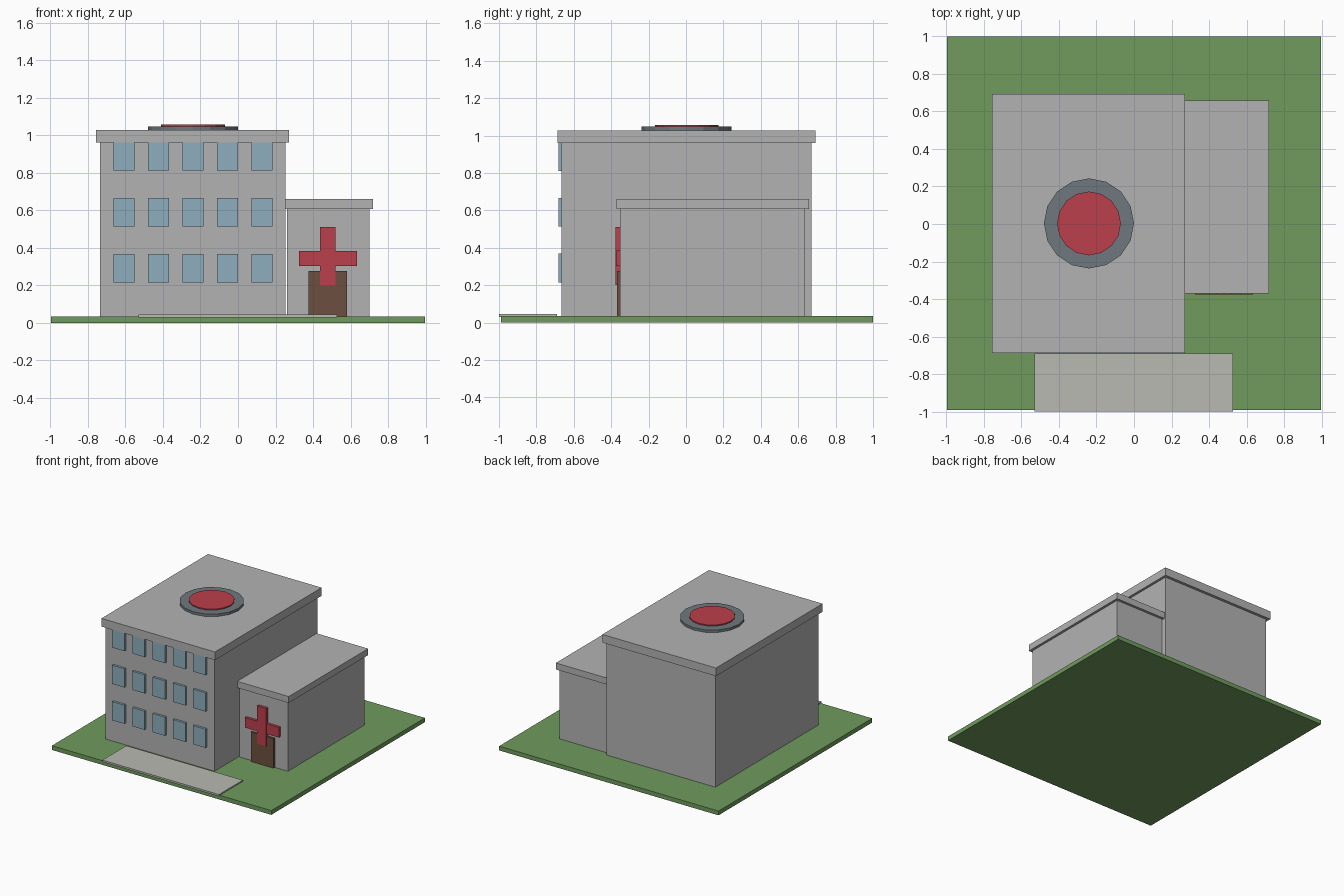
import bpy

if "Cube" in bpy.data.objects:
    bpy.data.objects.remove(bpy.data.objects["Cube"])

def material(name, r, g, b):
    m = bpy.data.materials.new(name)
    m.diffuse_color = (r, g, b, 1)
    m.use_nodes = True
    m.node_tree.nodes["Principled BSDF"].inputs["Base Color"].default_value = m.diffuse_color
    return m

GREEN = material("grass", 0.16, 0.33, 0.11)
GLASS = material("glass", 0.27, 0.43, 0.51)
RED = material("red", 0.5, 0.05, 0.07)
BROWN = material("wood", 0.15, 0.08, 0.05)
SLATE = material("slate", 0.16, 0.19, 0.21)
PAVING = material("paving", 0.48, 0.49, 0.44)
WALL = material("wall", 0.45, 0.45, 0.45)

def finish(name, mat):
    ob = bpy.context.object
    ob.name = name
    ob.data.materials.append(mat)
    return ob

def box(name, x, y, z, mat=WALL):
    """Box from (min, max) ranges along each axis."""
    bpy.ops.mesh.primitive_cube_add(size=1, location=[(a + b) / 2 for a, b in (x, y, z)])
    ob = finish(name, mat)
    ob.scale = [b - a for a, b in (x, y, z)]
    bpy.ops.object.transform_apply(location=False, rotation=False, scale=True)
    return ob

def disc(name, radius, z0, z1, mat):
    bpy.ops.mesh.primitive_cylinder_add(vertices=16, radius=radius, depth=z1 - z0,
                                        location=(-0.24, 0.003, (z0 + z1) / 2))
    return finish(name, mat)

# Lawn and front path
box("lawn", (-0.995, 0.995), (-0.99, 1.0), (0, 0.035), GREEN)
box("front_path", (-0.53, 0.527), (-1.0, -0.69), (0.03, 0.045), PAVING)

# Main block and its roof slab
box("main_block", (-0.735, 0.253), (-0.665, 0.67), (0.03, 0.96))
box("main_roof", (-0.757, 0.273), (-0.688, 0.693), (0.96, 1.027))

# Side wing and its roof slab
box("wing_block", (0.26, 0.70), (-0.353, 0.637), (0.03, 0.607))
box("wing_roof", (0.24, 0.72), (-0.371, 0.658), (0.607, 0.66))

# Three rows of five windows
for row in range(3):
    for col in range(5):
        cx, z = -0.608 + 0.184 * col, 0.215 + 0.298 * row
        box(f"window_{row}_{col}", (cx - 0.056, cx + 0.056), (-0.683, -0.65), (z, z + 0.153), GLASS)

# Door and cross sign on the wing
box("door", (0.375, 0.582), (-0.370, -0.34), (0.03, 0.277), BROWN)
box("cross_bar", (0.324, 0.633), (-0.375, -0.345), (0.302, 0.384), RED)
box("cross_post", (0.436, 0.519), (-0.376, -0.345), (0.2, 0.51), RED)

# Rooftop landing pad
disc("landing_pad", 0.24, 1.02, 1.047, SLATE)
disc("landing_pad_centre", 0.17, 1.03, 1.056, RED)
